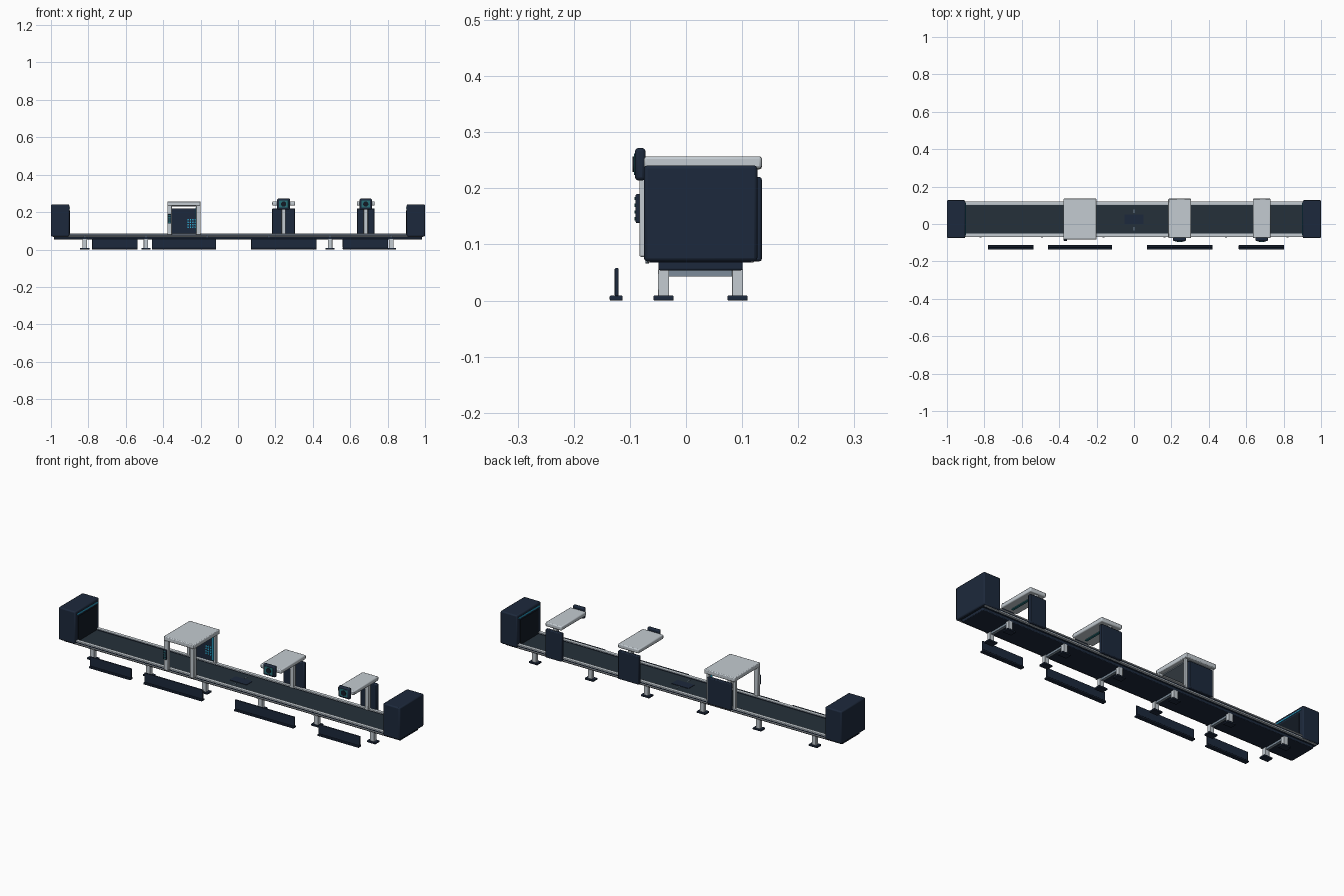
import bpy
from math import pi

if "Cube" in bpy.data.objects:
    bpy.data.objects.remove(bpy.data.objects["Cube"])


def material(name, rgb):
    m = bpy.data.materials.new(name)
    m.diffuse_color = (*rgb, 1)
    m.use_nodes = True
    m.node_tree.nodes["Principled BSDF"].inputs["Base Color"].default_value = m.diffuse_color
    return m


NAVY = material("navy", (0.012, 0.022, 0.045))
BLACK = material("black_panel", (0.006, 0.01, 0.018))
BELT = material("belt_grey", (0.018, 0.03, 0.042))
GREY = material("light_grey", (0.55, 0.6, 0.64))
STEEL = material("steel", (0.2, 0.26, 0.32))
CYAN = material("cyan_light", (0.03, 0.5, 0.8))
TEAL = material("teal_glass", (0.02, 0.16, 0.19))


def finish(o, name, mat, bevel):
    o.name = name
    o.data.materials.append(mat)
    if bevel:
        b = o.modifiers.new("bevel", "BEVEL")
        b.width, b.segments = bevel, 2
        bpy.ops.object.shade_smooth_by_angle()
    return o


# box from its minimum and maximum limits
def box(name, x, y, z, mat, bevel=0.0):
    bpy.ops.mesh.primitive_cube_add(size=1, location=[(a + b) / 2 for a, b in (x, y, z)])
    o = bpy.context.object
    o.scale = [b - a for a, b in (x, y, z)]
    bpy.ops.object.transform_apply(location=False, rotation=False, scale=True)
    return finish(o, name, mat, bevel)


# cylinder lying along y
def disc(name, x, y, z, r, depth, mat):
    bpy.ops.mesh.primitive_cylinder_add(vertices=20, radius=r, depth=depth,
                                        location=(x, y, z), rotation=(pi / 2, 0, 0))
    o = bpy.context.object
    bpy.ops.object.shade_smooth_by_angle()
    return finish(o, name, mat, 0)


MID = 0.026  # centre line of the conveyor in y

# conveyor bed and belt
box("conveyor_bed", (-0.985, 0.985), (MID - 0.075, MID + 0.075), (0.054, 0.072), NAVY, 0.003)
box("bed_pan", (-0.99, 0.99), (MID - 0.09, MID + 0.09), (0.068, 0.074), NAVY)
box("belt", (-0.985, 0.985), (MID - 0.076, MID + 0.076), (0.072, 0.08), BELT)

# side rails, each two light strips with a dark groove between
for s, side in ((-1, "front"), (1, "back")):
    def span(a, b):
        return tuple(sorted((MID + s * a, MID + s * b)))
    box(side + "_rail_core", (-0.99, 0.99), span(0.076, 0.091), (0.07, 0.084), NAVY)
    box(side + "_upper_rail", (-0.99, 0.99), span(0.076, 0.095), (0.081, 0.087), GREY, 0.001)
    box(side + "_lower_rail", (-0.99, 0.99), span(0.085, 0.095), (0.068, 0.074), GREY, 0.001)

# inspection plate in the middle of the belt
box("belt_plate", (-0.05, 0.05), (0.0, 0.05), (0.08, 0.082), NAVY)
for i, y in enumerate((-0.035, 0.058)):
    box(f"belt_mark_{i}", (-0.002, 0.002), (y, y + 0.02), (0.08, 0.0815), STEEL)

# end housings with a dark mouth and light strip facing inwards
for s, side in ((-1, "left"), (1, "right")):
    def xs(a, b):
        return tuple(sorted((s * a, s * b)))
    box(side + "_end_housing", xs(0.902, 1.0), (-0.075, 0.127), (0.07, 0.241), NAVY, 0.006)
    box(side + "_housing_mouth", xs(0.899, 0.905), (-0.05, 0.102), (0.08, 0.21), BLACK)
    box(side + "_housing_light", xs(0.8985, 0.905), (-0.06, 0.112), (0.22, 0.225), CYAN)

# legs in pairs with feet and a cross beam
for i in range(6):
    x = -0.82 + i * 0.328
    for s in (-1, 1):
        y = MID + s * 0.066
        box(f"leg_{i}", (x - 0.012, x + 0.012), (y - 0.01, y + 0.01), (0.008, 0.056), GREY, 0.001)
        box(f"foot_{i}", (x - 0.025, x + 0.025), (y - 0.018, y + 0.018), (0, 0.009), NAVY, 0.002)
    box(f"cross_beam_{i}", (x - 0.007, x + 0.007), (MID - 0.06, MID + 0.06), (0.043, 0.055), STEEL)
    disc(f"rail_bolt_{i}", x, -0.069, 0.071, 0.005, 0.006, STEEL)

# free-standing kick barriers in front
for i, (a, b) in enumerate(((-0.78, -0.537), (-0.46, -0.117), (0.07, 0.42), (0.56, 0.802))):
    box(f"barrier_base_{i}", (a, b), (-0.136, -0.113), (0, 0.009), NAVY, 0.002)
    box(f"barrier_panel_{i}", (a, b), (-0.127, -0.12), (0.008, 0.058), NAVY, 0.002)

# scanner portal: roof, front posts and back wall
box("portal_roof", (-0.378, -0.2), (-0.083, 0.135), (0.234, 0.257), GREY, 0.004)
box("portal_roof_lining", (-0.355, -0.223), (-0.06, 0.115), (0.229, 0.235), STEEL)
box("portal_back_wall", (-0.357, -0.218), (0.118, 0.135), (0.078, 0.219), NAVY, 0.004)
for side, x in (("left", -0.378), ("right", -0.224)):
    box(f"portal_{side}_post", (x, x + 0.024), (-0.083, -0.06), (0.078, 0.236), GREY, 0.003)
    box(f"portal_{side}_back_post", (x + 0.004, x + 0.02), (0.106, 0.12), (0.08, 0.236), GREY, 0.002)
box("portal_light_strip", (-0.226, -0.216), (0.1, 0.106), (0.1, 0.225), CYAN)
box("portal_control_box", (-0.377, -0.357), (-0.09, -0.08), (0.138, 0.19), NAVY, 0.003)
for i in range(4):
    z = 0.146 + i * 0.012
    box(f"control_key_{i}", (-0.373, -0.361), (-0.092, -0.089), (z - 0.003, z + 0.003), TEAL)
for i in range(4):
    for j in range(4):
        disc(f"sensor_dot_{i}_{j}", -0.267 + i * 0.013, 0.117, 0.12 + j * 0.013, 0.004, 0.005, CYAN)

# cantilever inspection arms
for n, (x, w, h) in enumerate(((0.244, 0.061, 0.035), (0.683, 0.047, 0.033))):
    box(f"arm_{n}_back_panel", (x - w, x + w), (0.116, 0.135), (0.07, 0.22), NAVY, 0.004)
    box(f"arm_{n}_post", (x - 0.011, x + 0.011), (0.1, 0.124), (0.078, 0.237), GREY, 0.002)
    box(f"arm_{n}_top", (x - w, x + w), (-0.075, 0.135), (0.235, 0.257), GREY, 0.005)
    box(f"arm_{n}_light_bar", (x - 0.006, x + 0.006), (-0.05, 0.095), (0.231, 0.236), TEAL)
    box(f"arm_{n}_head", (x - h, x + h), (-0.091, -0.072), (0.214, 0.272), NAVY, 0.006)
    box(f"arm_{n}_screen", (x - h + 0.01, x + h - 0.01), (-0.093, -0.09), (0.224, 0.262), TEAL, 0.001)
    disc(f"arm_{n}_lens", x, -0.0925, 0.243, 0.014, 0.006, BLACK)
